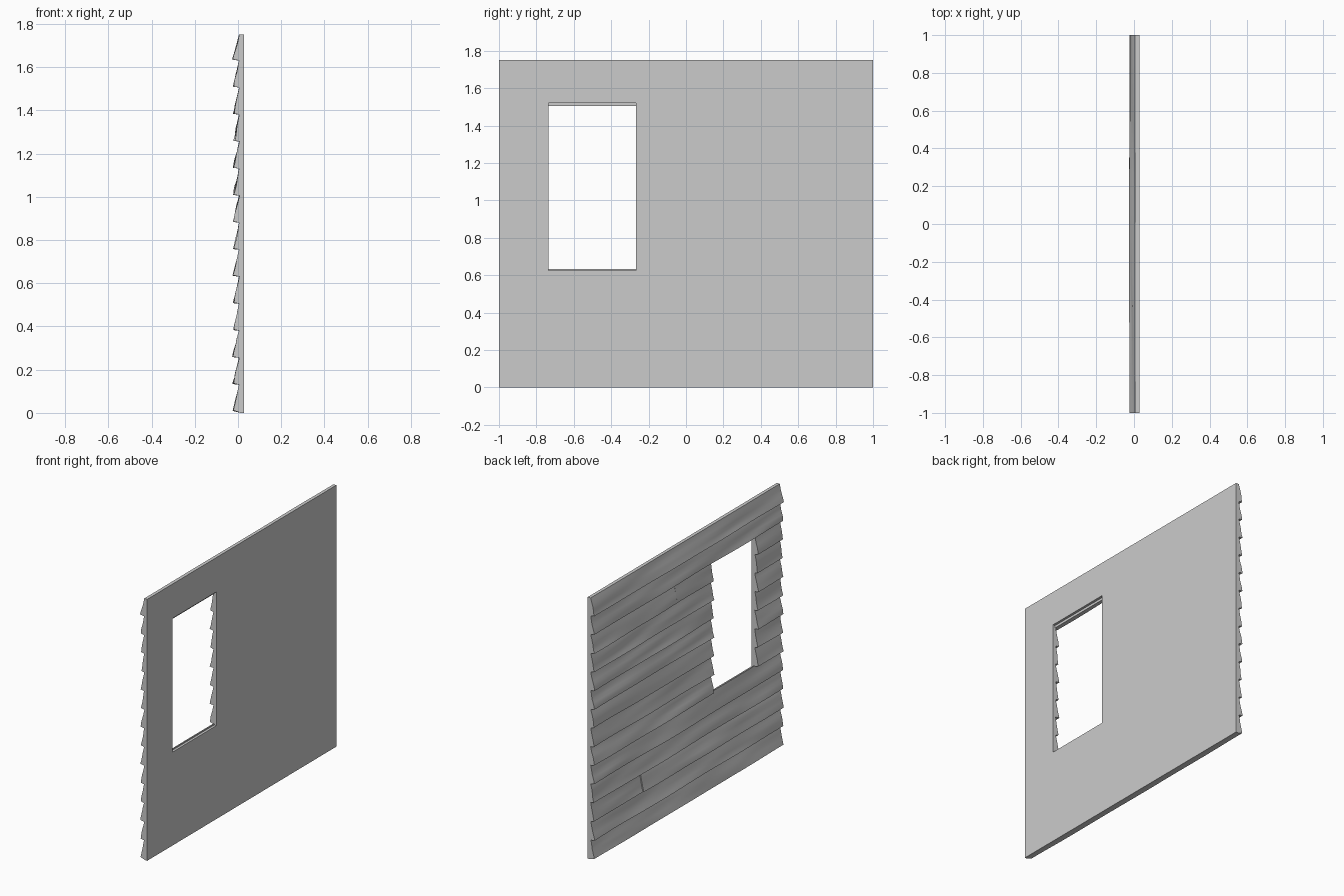
import bpy, bmesh, random
from mathutils import noise, Vector

if "Cube" in bpy.data.objects:
    bpy.data.objects.remove(bpy.data.objects["Cube"])

random.seed(4)
PITCH, COUNT, HEIGHT = 0.125, 14, 1.75
WIN_Y0, WIN_Y1 = -0.735, -0.268
WIN_Z0, WIN_Z1 = 0.625, 1.52
JOINTS = {2: 0.48, 11: 0.12}          # butt joints: row -> y


def finish(bm, name):
    bmesh.ops.recalc_face_normals(bm, faces=bm.faces)
    mesh = bpy.data.meshes.new(name)
    bm.to_mesh(mesh)
    bm.free()
    ob = bpy.data.objects.new(name, mesh)
    bpy.context.collection.objects.link(ob)
    return ob


def wall_panel(x0, x1):
    """Flat backing sheet with a window opening."""
    outer = [(-1, 0), (1, 0), (1, HEIGHT), (-1, HEIGHT)]
    inner = [(WIN_Y0, WIN_Z0), (WIN_Y1, WIN_Z0), (WIN_Y1, WIN_Z1), (WIN_Y0, WIN_Z1)]
    bm = bmesh.new()
    o0, o1, i0, i1 = [[bm.verts.new((x, y, z)) for y, z in loop]
                      for loop in (outer, inner) for x in (x0, x1)]
    for k in range(4):
        n = (k + 1) % 4
        for a, b in ((o0, i0), (o1, i1), (o0, o1), (i0, i1)):
            bm.faces.new((a[k], a[n], b[n], b[k]))
    return finish(bm, "wall_panel")


def clapboard(row, y0, y1, name):
    """Warped wedge-shaped board: profile swept along y."""
    z0 = row * PITCH
    last = row == COUNT - 1
    lip = random.uniform(-0.0245, -0.018)
    top = PITCH if last else PITCH + 0.008
    seed = random.uniform(0, 100)
    steps = max(4, round((y1 - y0) / 0.04))
    rows = 6
    bm = bmesh.new()
    rings = []
    for s in range(steps + 1):
        y = y0 + (y1 - y0) * s / steps
        ring = [(0.012, z0 + top), (0.012, z0 + 0.004 * (row > 0))]
        for r in range(rows + 1):
            t = r / rows
            z = z0 + 0.010 + (top - 0.010) * t
            bump = noise.noise(Vector((seed, y * 2.2 + t * 0.8, t * 2.0))) * 0.007
            x = lip + (0.006 - lip) * t + bump * (1 - 0.6 * t)
            sag = noise.noise(Vector((seed + 9, y * 2, 0))) * 0.004 * (1 - t)
            ring.append((max(-0.028, x), z + sag))
        rings.append([bm.verts.new((x, y, z)) for x, z in ring])
    n = len(rings[0])
    for a, b in zip(rings, rings[1:]):
        for k in range(n):
            bm.faces.new((a[k], a[(k + 1) % n], b[(k + 1) % n], b[k]))
    bm.faces.new(rings[0])
    bm.faces.new(rings[-1])
    ob = finish(bm, name)
    bpy.ops.object.select_all(action='DESELECT')
    ob.select_set(True)
    bpy.context.view_layer.objects.active = ob
    bpy.ops.object.shade_smooth_by_angle(angle=0.6)


wall_panel(0.010, 0.028)

# Siding rows, split at the window and at butt joints
for row in range(COUNT):
    spans = [(-1, 1)]
    if 5 <= row <= 11:
        spans = [(-1, WIN_Y0), (WIN_Y1, 1)]
    if row in JOINTS:
        a, b = spans.pop()
        j = JOINTS[row]
        spans += [(a, j - 0.002), (j + 0.002, b)]
    for i, (a, b) in enumerate(spans):
        clapboard(row, a, b, f"siding_board_{row + 1}_{i + 1}")
